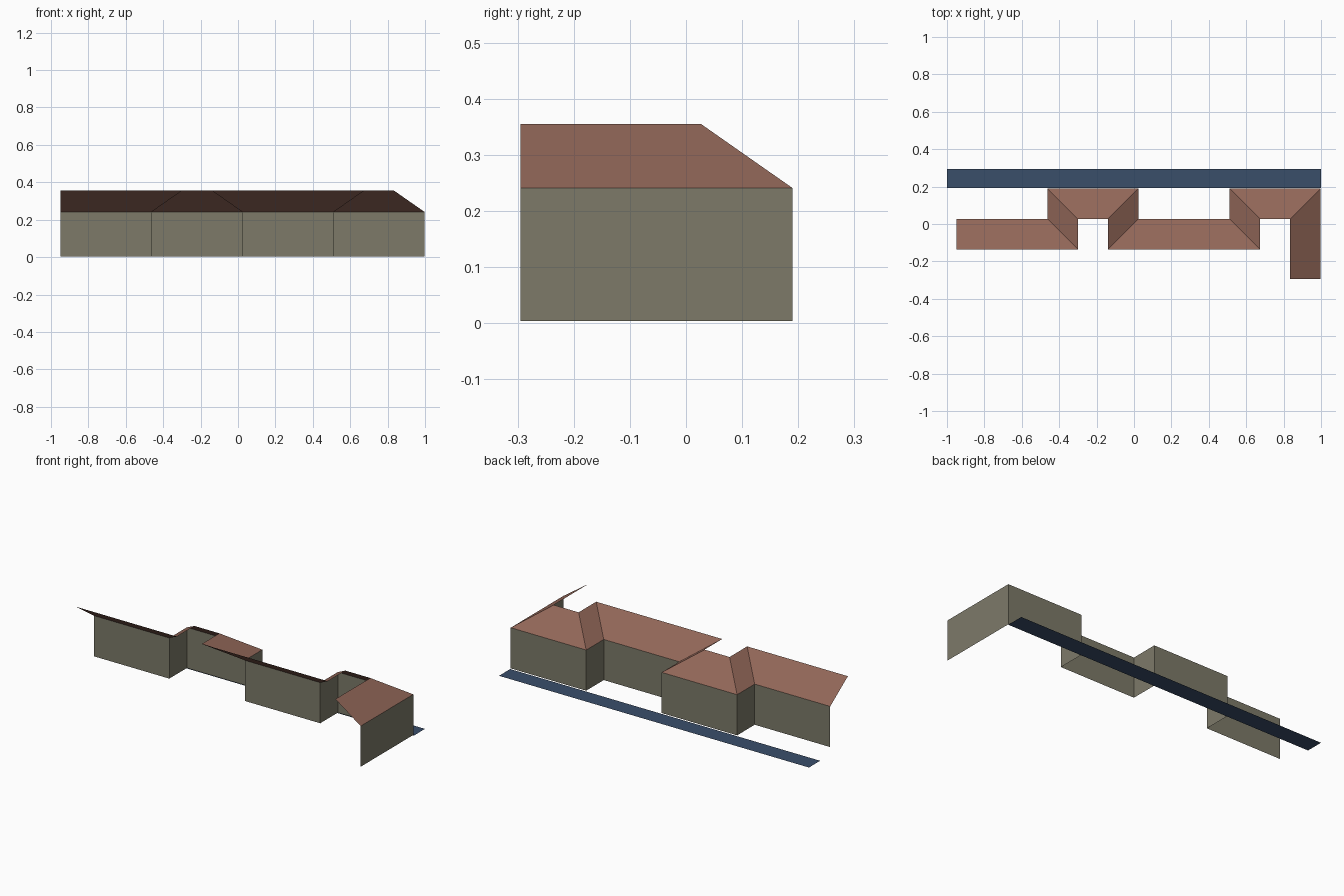
import bpy, bmesh
from mathutils import Vector

if "Cube" in bpy.data.objects:
    bpy.data.objects.remove(bpy.data.objects["Cube"])


def material(name, srgb):
    m = bpy.data.materials.new(name)
    lin = [((c / 255 + 0.055) / 1.055) ** 2.4 for c in srgb]
    m.diffuse_color = (*lin, 1)
    m.use_nodes = True
    m.node_tree.nodes["Principled BSDF"].inputs["Base Color"].default_value = m.diffuse_color
    return m


def ribbon(name, lower, upper, mat):
    """One flat quad per step between two matching paths."""
    bm = bmesh.new()
    a = [bm.verts.new(p) for p in lower]
    b = [bm.verts.new(p) for p in upper]
    for i in range(len(a) - 1):
        bm.faces.new((a[i + 1], a[i], b[i], b[i + 1]))
    mesh = bpy.data.meshes.new(name)
    bm.to_mesh(mesh)
    bm.free()
    mesh.materials.append(mat)
    ob = bpy.data.objects.new(name, mesh)
    bpy.context.collection.objects.link(ob)
    return ob


wall_mat = material("stone_grey", (125, 122, 105))
roof_mat = material("roof_brown", (145, 102, 88))
strip_mat = material("slate_blue", (58, 78, 106))

BASE, EAVE, RIDGE, RUN = 0.004, 0.241, 0.355, 0.163
NEAR, FAR = 0.028, 0.19

# Zigzag plan of the facade, turning the corner at the right end
plan = [(-0.95, NEAR), (-0.463, NEAR), (-0.463, FAR), (0.024, FAR), (0.024, NEAR),
        (0.511, NEAR), (0.511, FAR), (0.998, FAR), (0.998, -0.295)]
plan = [Vector(p) for p in plan]


def inset(i):
    """Plan point moved inwards, mitred at the corners."""
    off = Vector((0, 0))
    for j in (i - 1, i):
        if 0 <= j < len(plan) - 1:
            d = (plan[j + 1] - plan[j]).normalized()
            off += Vector((d.y, -d.x)) * RUN
    return plan[i] + off


# Walls, and the roof slope rising inwards from the eaves
eave = [(p.x, p.y, EAVE) for p in plan]
ridge = [(*inset(i), RIDGE) for i in range(len(plan))]
ribbon("facade_walls", [(p.x, p.y, BASE) for p in plan], eave, wall_mat)
ribbon("roof_slopes", eave, ridge, roof_mat)

# Flat strip of pavement behind the facade
ribbon("pavement", [(1, 0.295, 0), (-1, 0.295, 0)], [(1, 0.192, 0.0), (-1, 0.192, 0.0)], strip_mat).data.flip_normals()
